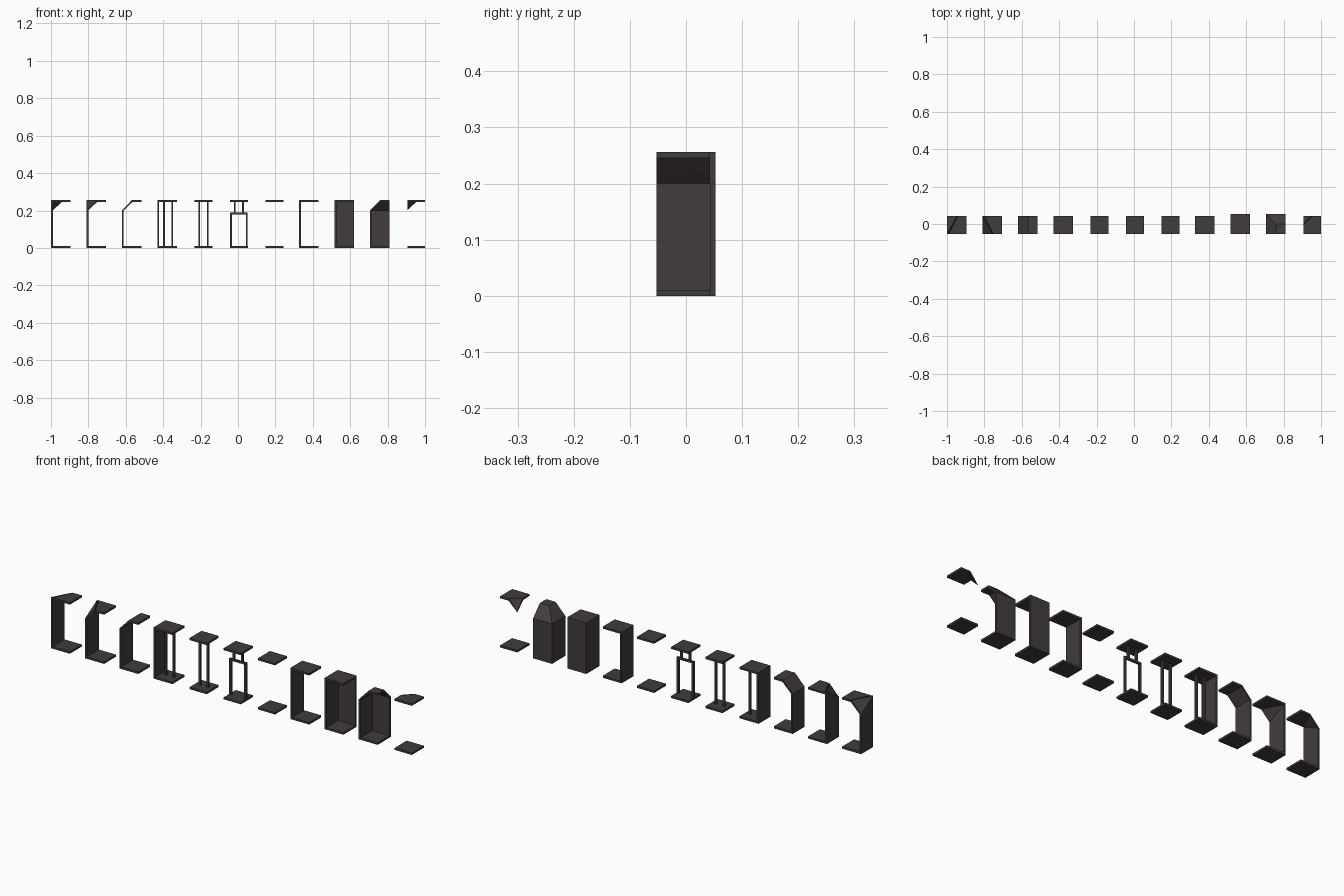
import bpy, bmesh

if "Cube" in bpy.data.objects:
    bpy.data.objects.remove(bpy.data.objects["Cube"])

# One flat colour for the whole kit
mat = bpy.data.materials.new("dark_brown_grey")
mat.diffuse_color = (0.056, 0.046, 0.045, 1)
mat.use_nodes = True
mat.node_tree.nodes["Principled BSDF"].inputs["Base Color"].default_value = mat.diffuse_color

W, T, H = 0.095, 0.01, 0.256          # plate width, panel thickness, height
F, B = -0.0525, 0.0425                # front and back edge of the plates
YC = (F + B) / 2
HALF = W / 2                          # where a slope meets the ceiling
EAVE = 0.2                            # height where a slope starts
LIP = HALF + T - 0.004                # outer slope top, from the outer wall face
CEIL = H - T


def hull(name, pts):
    """Convex solid around a few corner points."""
    bm = bmesh.new()
    for p in pts:
        bm.verts.new(p)
    bmesh.ops.convex_hull(bm, input=bm.verts)
    bmesh.ops.dissolve_limit(bm, angle_limit=0.01, verts=bm.verts, edges=bm.edges)
    bmesh.ops.recalc_face_normals(bm, faces=bm.faces)
    me = bpy.data.meshes.new(name)
    bm.to_mesh(me)
    bm.free()
    me.materials.append(mat)
    ob = bpy.data.objects.new(name, me)
    bpy.context.collection.objects.link(ob)
    return ob


def prism(name, outline, z0, z1):
    return hull(name, [(x, y, z) for x, y in outline for z in (z0, z1)])


def box(name, x0, x1, y0, y1, z0, z1):
    return prism(name, [(x0, y0), (x1, y0), (x1, y1), (x0, y1)], z0, z1)


def left(i):
    """Left plate edge of module i."""
    return -0.99 + i * 0.1895


def floor(p):
    box("floor_plate", p, p + W, F, B, 0, T)


def ceiling(p):
    box("ceiling_plate", p, p + W, F, B, CEIL, H)


def side_wall(p, top=H, back=B):
    box("side_wall", p - T, p, F, back, 0, top)


def post(x, z0, z1):
    r = 0.005
    box("post", x - r, x + r, YC - r, YC + r, z0, z1)


for i in range(11):
    floor(left(i))

# Walls that change from straight to sloped, and the mirrored version
for i, (a, b) in enumerate([(F, B), (B, F)]):      # a = straight end, b = sloped end
    p = left(i)
    o = p - T
    hull("changing_wall", [(x, y, z) for x in (o, p)
                           for y, z in ((a, 0), (b, 0), (a, H), (b, EAVE))])
    hull("twisted_slope", [(o, b, EAVE), (o + LIP, b, H), (o, a, H),
                           (p, b, EAVE), (p + HALF, b, CEIL), (p, a, CEIL)])
    prism("cut_ceiling_plate", [(p, a), (p + W, a), (p + W, b), (p + HALF, b)], CEIL, H)

# Sloped side wall
p = left(2)
side_wall(p, EAVE)
hull("side_slope", [(x, y, z) for y in (F, B) for x, z in
                    ((p - T, EAVE), (p, EAVE), (p - T + LIP, H), (p + HALF, CEIL))])
box("half_ceiling_plate", p - T + LIP, p + W, F, B, CEIL, H)

# Wall with two posts, and posts alone
for i in (3, 4):
    p = left(i)
    ceiling(p)
    for s in (-1, 1):
        post(p + HALF + s * 0.0225, T, CEIL)
side_wall(left(3))

# Doorway frame with short posts above
p = left(5)
ceiling(p)
for s in (-1, 1):
    post(p + HALF + s * 0.0415, T, 0.18)
    post(p + HALF + s * 0.0225, 0.19, CEIL)
box("door_beam", p + 0.001, p + W - 0.001, YC - 0.005, YC + 0.005, 0.18, 0.19)

# Plates only, then single wall
ceiling(left(6))
ceiling(left(7))
side_wall(left(7))

# Straight corner walls
p = left(8)
ceiling(p)
side_wall(p)
box("back_wall", p - T, p + W, B, B + T, 0, H)

# Sloped corner walls with a hip
p = left(9)
o, r, bo = p - T, p + W, B + T
side_wall(p, EAVE)
box("back_wall", o, r, B, bo, 0, EAVE)
hip = [(o, bo, EAVE), (p, B, EAVE), (o + LIP, bo - LIP, H), (p + HALF, B - HALF, CEIL)]
hull("side_slope", hip + [(o, F, EAVE), (p, F, EAVE), (o + LIP, F, H), (p + HALF, F, CEIL)])
hull("back_slope", hip + [(r, bo, EAVE), (r, B, EAVE), (r, bo - LIP, H), (r, B - HALF, CEIL)])
box("quarter_ceiling_plate", o + LIP, r, F, bo - LIP, CEIL, H)

# Inner corner: ceiling with one corner folded down
p = left(10)
m = LIP - T
prism("cut_ceiling_plate", [(p, F), (p + W, F), (p + W, B), (p + HALF, B), (p, B - HALF)], CEIL, H)
hull("corner_slope", [(p, B, EAVE), (p + HALF, B, CEIL), (p, B - HALF, CEIL),
                      (p + m, B, H), (p, B - m, H)])
